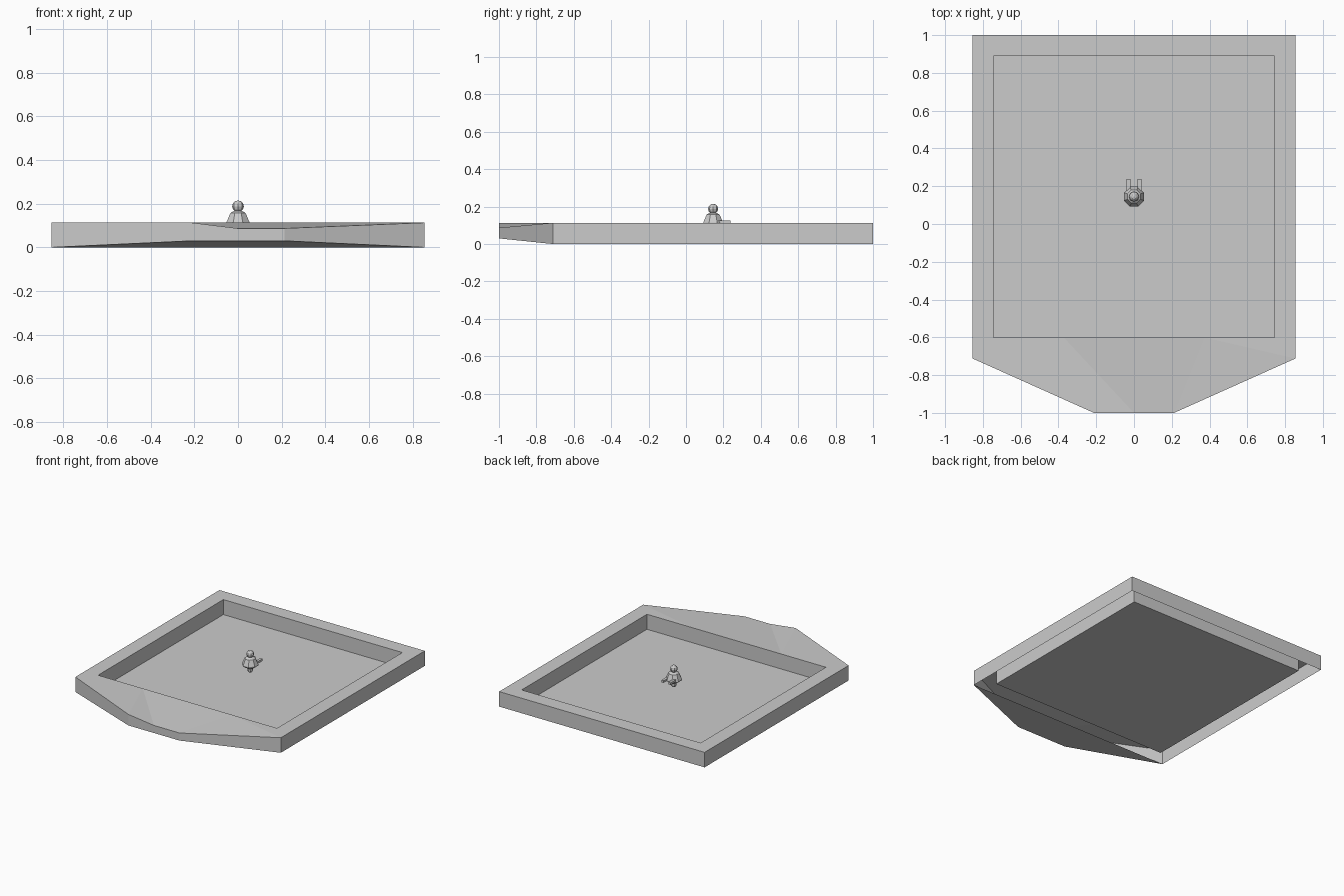
import bpy, bmesh, math
from mathutils import Vector

if "Cube" in bpy.data.objects:
    bpy.data.objects.remove(bpy.data.objects["Cube"])

TOP = 0.113
NOSE = 0.087
LIFT = 0.03
OX, IX, NX = 0.855, 0.745, 0.212
OB, OF = 1.0, -0.712      # outer back / side-wall front
IB, IF = 0.89, -0.6       # recess back / front


def finish(bm, name):
    bmesh.ops.remove_doubles(bm, verts=bm.verts, dist=1e-5)
    me = bpy.data.meshes.new(name)
    bm.to_mesh(me)
    bm.free()
    ob = bpy.data.objects.new(name, me)
    bpy.context.collection.objects.link(ob)
    return ob


def face(bm, *pts):
    bm.faces.new([bm.verts.new(p) for p in pts])


# Tray: open-bottomed hollow rim around a sunken floor, with a blunt prow
bm = bmesh.new()
for s in (-1, 1):
    def m(*pts):
        q = [(s * x, y, z) for x, y, z in pts]
        face(bm, *(q if s > 0 else q[::-1]))
    # side walls, recess walls and side rim
    m((OX, OF, 0), (OX, OB, 0), (OX, OB, TOP), (OX, OF, TOP))
    m((IX, IB, 0), (IX, IF, 0), (IX, IF, TOP), (IX, IB, TOP))
    m((OX, OF, TOP), (OX, OB, TOP), (IX, IB, TOP), (IX, IF, TOP))
    # prow flank and rim corner; the left nose corner stays high
    nz = NOSE if s > 0 else TOP
    m((NX, -1, LIFT), (OX, OF, 0), (OX, OF, TOP), (NX, -1, nz))
    m((NX, -1, nz), (OX, OF, TOP), (IX / 2, IF, TOP))
    m((OX, OF, TOP), (IX, IF, TOP), (IX / 2, IF, TOP))

# back wall, back rim, recess ends and floor
face(bm, (OX, OB, 0), (-OX, OB, 0), (-OX, OB, TOP), (OX, OB, TOP))
face(bm, (OX, OB, TOP), (-OX, OB, TOP), (-IX, IB, TOP), (IX, IB, TOP))
face(bm, (-IX, IB, 0), (IX, IB, 0), (IX, IB, TOP), (-IX, IB, TOP))
face(bm, (IX, IF, 0), (-IX, IF, 0), (-IX, IF, TOP), (IX, IF, TOP))
face(bm, (-IX, IF, 0), (IX, IF, 0), (IX, IB, 0), (-IX, IB, 0))
# prow top, nose and underside
face(bm, (-IX / 2, IF, TOP), (0, -1, NOSE), (NX, -1, NOSE), (IX / 2, IF, TOP))
face(bm, (-IX / 2, IF, TOP), (-NX, -1, TOP), (0, -1, NOSE))
face(bm, (-NX, -1, LIFT), (NX, -1, LIFT), (NX, -1, NOSE), (0, -1, NOSE), (-NX, -1, TOP))
face(bm, (-OX, OF, 0), (OX, OF, 0), (NX, -1, LIFT), (-NX, -1, LIFT))
finish(bm, "tray")

# Small figure hovering over the floor
CY = 0.145


def lathe(name, profile, n=8):
    bm = bmesh.new()
    rings = []
    for r, z in profile:
        rings.append([bm.verts.new((r * math.cos(a), CY + r * math.sin(a), z))
                      for a in ((i + 0.5) * math.tau / n for i in range(n))])
    for a, b in zip(rings, rings[1:]):
        for i in range(n):
            j = (i + 1) % n
            bm.faces.new((a[i], a[j], b[j], b[i]))
    bm.faces.new(rings[0][::-1])
    bm.faces.new(rings[-1])
    return finish(bm, name)


def ball(name, z, r):
    bm = bmesh.new()
    bmesh.ops.create_uvsphere(bm, u_segments=8, v_segments=6, radius=r)
    bmesh.ops.translate(bm, verts=bm.verts, vec=(0, CY, z))
    return finish(bm, name)


lathe("figure_body", [(0.018, 0.08), (0.057, 0.107), (0.057, 0.115),
                      (0.038, 0.157), (0.022, 0.166)])
ball("figure_head", 0.188, 0.027)
ball("figure_foot_ball", 0.07, 0.02)

# Two short arms reaching backwards
for s, side in ((-1, "left"), (1, "right")):
    bm = bmesh.new()
    bmesh.ops.create_cube(bm, size=1)
    for v in bm.verts:
        v.co = Vector((v.co.x * 0.02 + s * 0.029, v.co.y * 0.065 + 0.205,
                       v.co.z * 0.016 + 0.119))
    finish(bm, "figure_arm_" + side)
